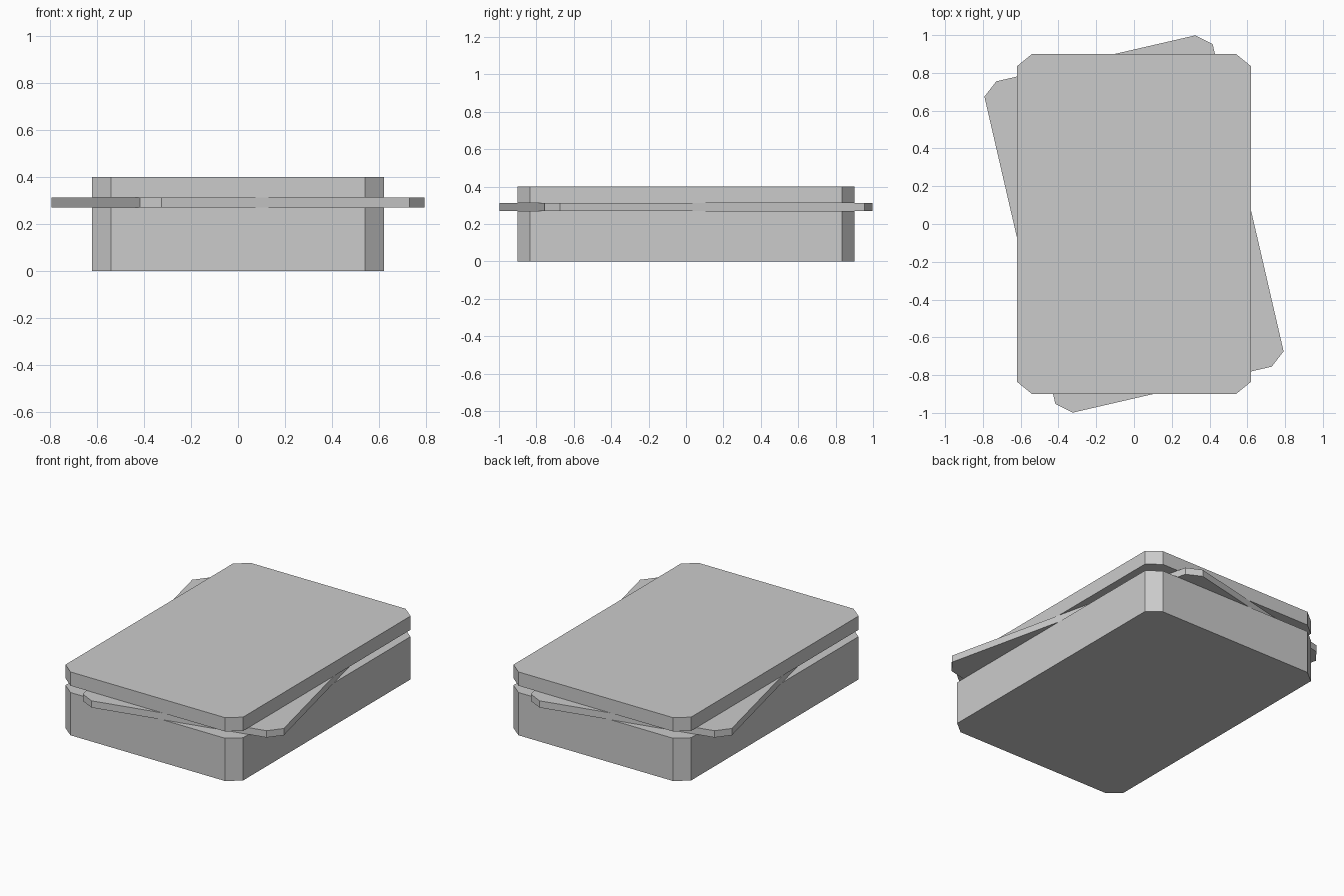
import bpy
import bmesh
import math

cube = bpy.data.objects.get("Cube")
if cube:
    bpy.data.objects.remove(cube, do_unlink=True)

# Single plain grey
grey = bpy.data.materials.new("light_grey")
grey.use_nodes = True
colour = (0.6, 0.6, 0.6, 1.0)
grey.diffuse_color = colour
grey.node_tree.nodes["Principled BSDF"].inputs["Base Color"].default_value = colour

HALF_X, HALF_Y = 0.62, 0.90      # half size of every slab
CUT_X, CUT_Y = 0.08, 0.065       # clipped corner size


def clipped_slab(name, bottom, top, turn=0.0):
    """Flat slab with clipped corners, turned about the vertical axis."""
    outline = []
    for sx, sy in ((1, 1), (-1, 1), (-1, -1), (1, -1)):
        side = (sx * HALF_X, sy * (HALF_Y - CUT_Y))
        end = (sx * (HALF_X - CUT_X), sy * HALF_Y)
        outline += [side, end] if sx * sy > 0 else [end, side]

    bm = bmesh.new()
    base = bm.faces.new([bm.verts.new((x, y, 0)) for x, y in outline])
    lid = bmesh.ops.extrude_face_region(bm, geom=[base])["geom"]
    bmesh.ops.translate(bm, vec=(0, 0, top - bottom),
                        verts=[v for v in lid if isinstance(v, bmesh.types.BMVert)])
    bmesh.ops.recalc_face_normals(bm, faces=bm.faces)

    mesh = bpy.data.meshes.new(name)
    bm.to_mesh(mesh)
    bm.free()
    mesh.materials.append(grey)
    slab = bpy.data.objects.new(name, mesh)
    slab.location.z = bottom
    slab.rotation_euler.z = turn
    bpy.context.collection.objects.link(slab)
    return slab


# Thick lower stack, one twisted card, thin upper stack
clipped_slab("lower_card_stack", 0.0, 0.27)
clipped_slab("twisted_card", 0.27, 0.313, math.radians(13))
clipped_slab("upper_card_stack", 0.313, 0.40)
